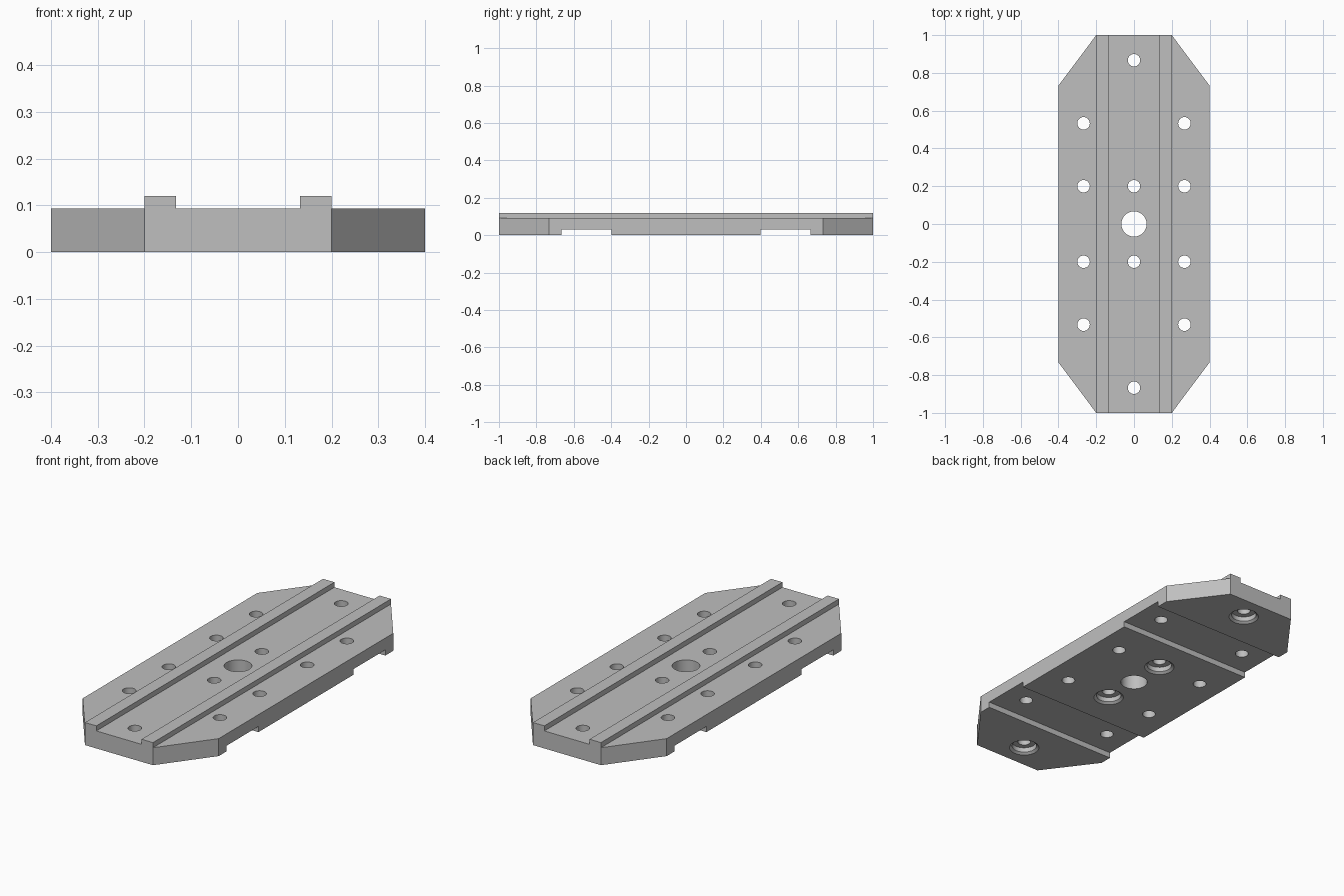
import bpy
import bmesh
from math import cos, sin, tau, radians
from mathutils import Matrix, Vector

default = bpy.data.objects.get("Cube")
if default:
    bpy.data.objects.remove(default, do_unlink=True)

TOP, SHELF = 0.12, 0.093
RAIL_IN, RAIL_OUT = 0.133, 0.2
HALF_W, HALF_L, CORNER_Y = 0.4, 1.0, 0.733

metal = bpy.data.materials.new("machined grey")
metal.use_nodes = True
grey = (0.52, 0.52, 0.52, 1)
metal.diffuse_color = grey
metal.node_tree.nodes["Principled BSDF"].inputs["Base Color"].default_value = grey


def make_object(name, bm):
    bmesh.ops.recalc_face_normals(bm, faces=bm.faces[:])
    mesh = bpy.data.meshes.new(name)
    bm.to_mesh(mesh)
    bm.free()
    mesh.materials.append(metal)
    obj = bpy.data.objects.new(name, mesh)
    bpy.context.collection.objects.link(obj)
    return obj


def prism(name, points, direction):
    """Extrude a closed outline along a direction."""
    bm = bmesh.new()
    face = bm.faces.new([bm.verts.new(p) for p in points])
    result = bmesh.ops.extrude_face_region(bm, geom=[face], use_keep_orig=True)
    moved = [v for v in result["geom"] if isinstance(v, bmesh.types.BMVert)]
    bmesh.ops.translate(bm, verts=moved, vec=Vector(direction))
    return make_object(name, bm)


def box(name, centre, size):
    bm = bmesh.new()
    bmesh.ops.create_cube(bm, size=1, matrix=Matrix.Translation(centre) @ Matrix.Diagonal((*size, 1)))
    return make_object(name, bm)


def turned(name, x, y, profile, sides=32):
    """Closed solid of revolution from (radius, height) pairs."""
    bm = bmesh.new()
    rings = [[bm.verts.new((x + r * cos(tau * i / sides), y + r * sin(tau * i / sides), z))
              for i in range(sides)] for r, z in profile]
    for low, high in zip(rings, rings[1:]):
        for i in range(sides):
            j = (i + 1) % sides
            bm.faces.new((low[i], low[j], high[j], high[i]))
    bm.faces.new(rings[0][::-1])
    bm.faces.new(rings[-1])
    return make_object(name, bm)


def combine(target, tool, operation="DIFFERENCE"):
    tool.hide_render = True
    mod = target.modifiers.new("cut", "BOOLEAN")
    mod.operation = operation
    mod.solver = "EXACT"
    mod.object = tool
    bpy.context.view_layer.objects.active = target
    bpy.ops.object.modifier_apply(modifier=mod.name)
    bpy.data.objects.remove(tool, do_unlink=True)


# Plate: two-rail cross-section trimmed to an outline with cut corners
half = [(0.5, 0), (0.5, SHELF), (RAIL_OUT, SHELF), (RAIL_OUT, TOP), (RAIL_IN, TOP), (RAIL_IN, SHELF)]
section = half + [(-x, z) for x, z in reversed(half)]
plate = prism("mounting_plate", [(x, -1.1, z) for x, z in section], (0, 2.2, 0))

side = [(RAIL_OUT, -HALF_L), (HALF_W, -CORNER_Y), (HALF_W, CORNER_Y), (RAIL_OUT, HALF_L)]
outline = side + [(-x, y) for x, y in reversed(side)]
combine(plate, prism("outline_trim", [(x, y, -0.1) for x, y in outline], (0, 0, 0.4)), "INTERSECT")

# Cross channels on the underside
for s in (-1, 1):
    combine(plate, box("channel_cutter", (0, s * 0.533, 0), (1, 0.267, 0.06)))

# Plain through holes
holes = [(x, y) for x in (-0.267, 0.267) for y in (-0.533, -0.2, 0.2, 0.533)]
for x, y in holes:
    combine(plate, turned("hole_cutter", x, y, [(0.033, -0.1), (0.033, 0.2)]))
combine(plate, turned("centre_cutter", 0, 0, [(0.067, -0.1), (0.067, 0.2)], 48))

# Centreline bolt holes, counterbored with a chamfered mouth below
bore = [(0.075, -0.05), (0.075, 0), (0.062, 0.01), (0.062, 0.035), (0.033, 0.035), (0.033, 0.2)]
for y in (-0.867, -0.2, 0.2, 0.867):
    combine(plate, turned("bolt_cutter", 0, y, bore))

# Smooth hole walls, crisp machined edges
bpy.ops.object.select_all(action="DESELECT")
plate.select_set(True)
bpy.context.view_layer.objects.active = plate
bpy.ops.object.shade_smooth_by_angle(angle=radians(25))
